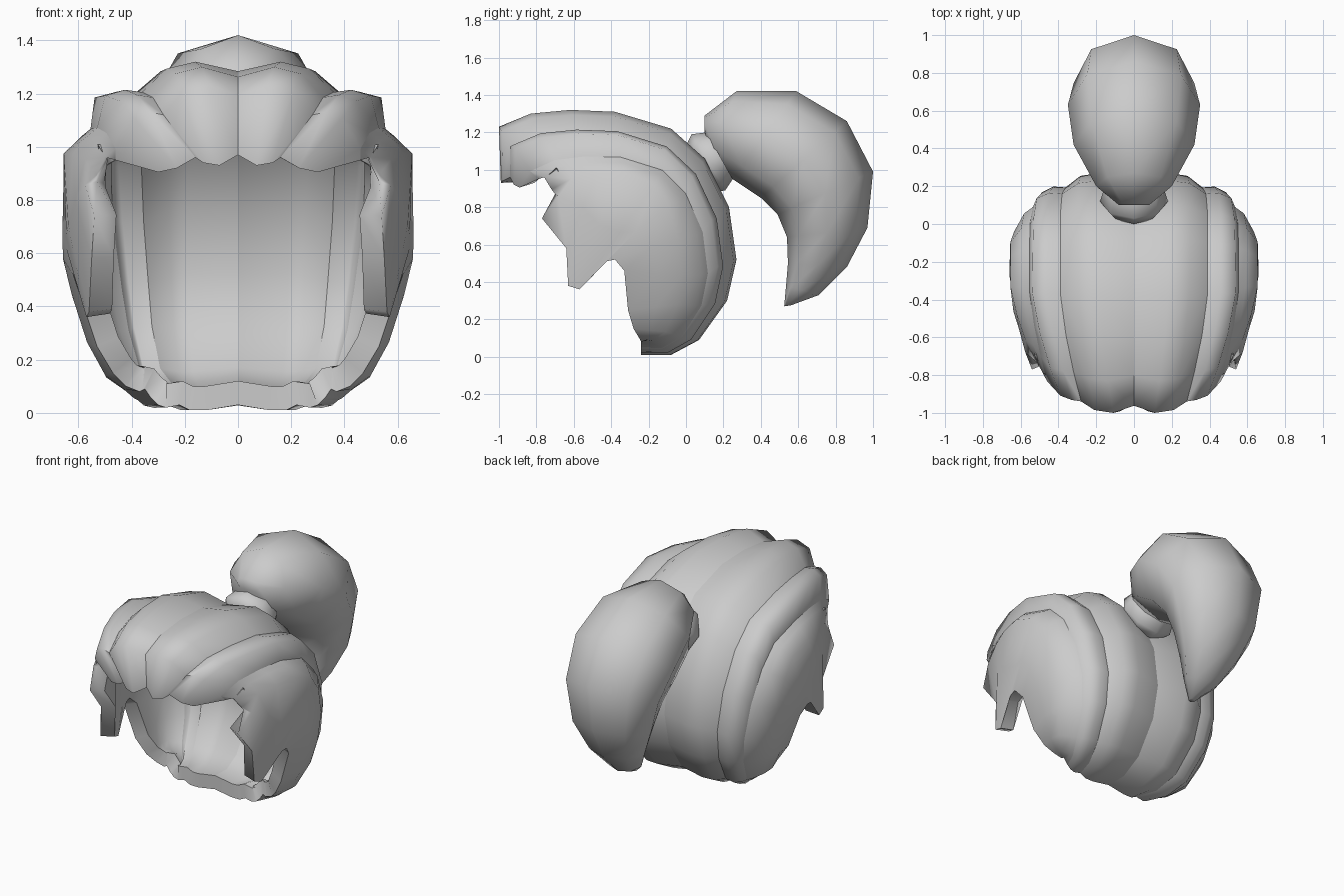
import bpy
import bmesh
import math
from mathutils import Vector

if "Cube" in bpy.data.objects:
    bpy.data.objects.remove(bpy.data.objects["Cube"], do_unlink=True)

hair_grey = bpy.data.materials.new("hair_grey")
hair_grey.use_nodes = True
GREY = (0.6, 0.6, 0.6, 1)
hair_grey.diffuse_color = GREY
hair_grey.node_tree.nodes["Principled BSDF"].inputs["Base Color"].default_value = GREY


def grid_object(name, rows, closed=False, creases=()):
    """Skin a grid of points with quads; closed rows become capped rings."""
    bm = bmesh.new()
    grid = [[bm.verts.new(point) for point in row] for row in rows]
    count = len(grid[0])
    for upper, lower in zip(grid, grid[1:]):
        for i in range(count if closed else count - 1):
            j = (i + 1) % count
            bm.faces.new((upper[i], upper[j], lower[j], lower[i]))
        for i in creases:
            bm.edges.get((upper[i], lower[i])).smooth = False
    if closed:
        bm.faces.new(grid[0])
        bm.faces.new(grid[-1])
    bmesh.ops.recalc_face_normals(bm, faces=bm.faces)
    mesh = bpy.data.meshes.new(name)
    bm.to_mesh(mesh)
    bm.free()
    mesh.materials.append(hair_grey)
    obj = bpy.data.objects.new(name, mesh)
    bpy.context.collection.objects.link(obj)
    return obj


def finish(obj, angle):
    """Apply the modifiers and smooth everything but the sharp creases."""
    bpy.ops.object.select_all(action="DESELECT")
    obj.select_set(True)
    bpy.context.view_layer.objects.active = obj
    bpy.ops.object.convert(target="MESH")
    bpy.ops.object.shade_smooth_by_angle(angle=math.radians(angle))


def blend(values, t):
    """Read evenly spaced values at t between 0 and 1."""
    place = t * (len(values) - 1)
    i = min(int(place), len(values) - 2)
    return values[i] + (values[i + 1] - values[i]) * (place - i)


# Side profile (y, z) of the scalp, forehead over the crown to the nape
profile = [(-1, 1.23), (-.83, 1.3), (-.62, 1.32), (-.38, 1.31), (-.08, 1.22), (.1, 1.06),
           (.23, .8), (.27, .52), (.22, .3), (.07, .09), (-.08, .01), (-.24, .01)]
nape = (-.24, .01)

# Strand lines: fringe tip, front, back and height scales, nape lift, x to the nape
strands = [
    ((0, -.95, .97), .95, .91, .97, .02, (0, 0)),
    ((.07, -.99, .93), 1, 1, 1, 0, (.11, .18, .19, .18, .12)),
    ((.13, -.98, .94), .98, .97, .98, 0, (.21, .29, .3, .27, .18)),
    ((.16, -.94, .96), .92, .85, .91, .02, (.28, .39, .39, .34, .22)),
    ((.23, -.92, .92), .91, .86, .918, .01, (.33, .46, .46, .4, .27)),
    ((.3, -.89, .905), .88, .8, .9, .02, (.39, .54, .53, .45, .3)),
    ((.46, -.79, .95), .78, .7, .805, .04, (.46, .555, .55, .47, .32)),
    ((.49, -.76, .96), .68, .63, .78, .05, (.5, .59, .6, .5, .33)),
    ((.495, -.755, .955), .63, .42, .725, .08, (.53, .655, .655, .55, .35)),
]
columns = []
for tip, front, back, height, lift, xs in strands:
    line = [Vector(tip)]
    for k, (y, z) in enumerate(profile):
        t = k / (len(profile) - 1)
        reach = front if y < nape[0] else back
        line.append(Vector((blend(xs, t), nape[0] + (y - nape[0]) * reach,
                            nape[1] + (z - nape[1]) * height + lift * t)))
    columns.append(line)

# Front edge of the side hair, with the hanging sideburn
edge = [(.49, -.75, .95), (.53, -.7, .87), (.54, -.77, .74), (.55, -.64, .58),
        (.56, -.63, .38), (.57, -.57, .36), (.6, -.48, .5), (.62, -.38, .52),
        (.6, -.33, .46), (.53, -.31, .25), (.47, -.28, .15), (.42, -.25, .1), (.37, -.24, .08)]
edge = [Vector(point) for point in edge]
bulge = [ridge.lerp(front, .45) + Vector((.03 * math.sin(math.pi * k / 12), 0, 0))
         for k, (ridge, front) in enumerate(zip(columns[-1], edge))]
columns += [bulge, edge]

hair = grid_object("scalp_hair", list(zip(*columns)), creases=(0, 3, 6))
mirror = hair.modifiers.new("mirror", "MIRROR")
mirror.use_clip = True
shell = hair.modifiers.new("shell", "SOLIDIFY")
shell.thickness = .09
shell.offset = -1
# The surface must face outward so that the shell grows inward
crown = max(hair.data.polygons, key=lambda face: face.center.z)
if crown.normal.z < 0:
    hair.data.flip_normals()
finish(hair, 75)


def lofted(name, sections, sides=8):
    """Loft ellipses, each given by its upper and lower (y, z) and half width."""
    rings = []
    for top, bottom, width in sections:
        top, bottom = Vector((0, *top)), Vector((0, *bottom))
        middle, half = (top + bottom) / 2, (top - bottom) / 2
        angles = [math.tau * i / sides for i in range(sides)]
        rings.append([middle + half * math.cos(a) + Vector((width * math.sin(a), 0, 0))
                      for a in angles])
    return grid_object(name, rings, closed=True)


# Ponytail curling back and down to a point
ponytail = lofted("ponytail", [
    ((.1, 1.29), (.1, 1.2), .08),
    ((.27, 1.42), (.13, 1.06), .2),
    ((.59, 1.42), (.25, .95), .32),
    ((.86, 1.26), (.4, .85), .35),
    ((1, .99), (.49, .76), .32),
    ((.97, .69), (.54, .64), .27),
    ((.86, .48), (.545, .5), .19),
    ((.71, .33), (.535, .38), .11),
    ((.56, .275), (.525, .27), .02),
])
finish(ponytail, 85)

# Band holding the ponytail
band = lofted("hair_tie", [
    ((0, 1.13), (.15, .88), .13),
    ((.03, 1.19), (.21, .89), .18),
    ((.11, 1.2), (.25, .95), .16),
])
finish(band, 60)
